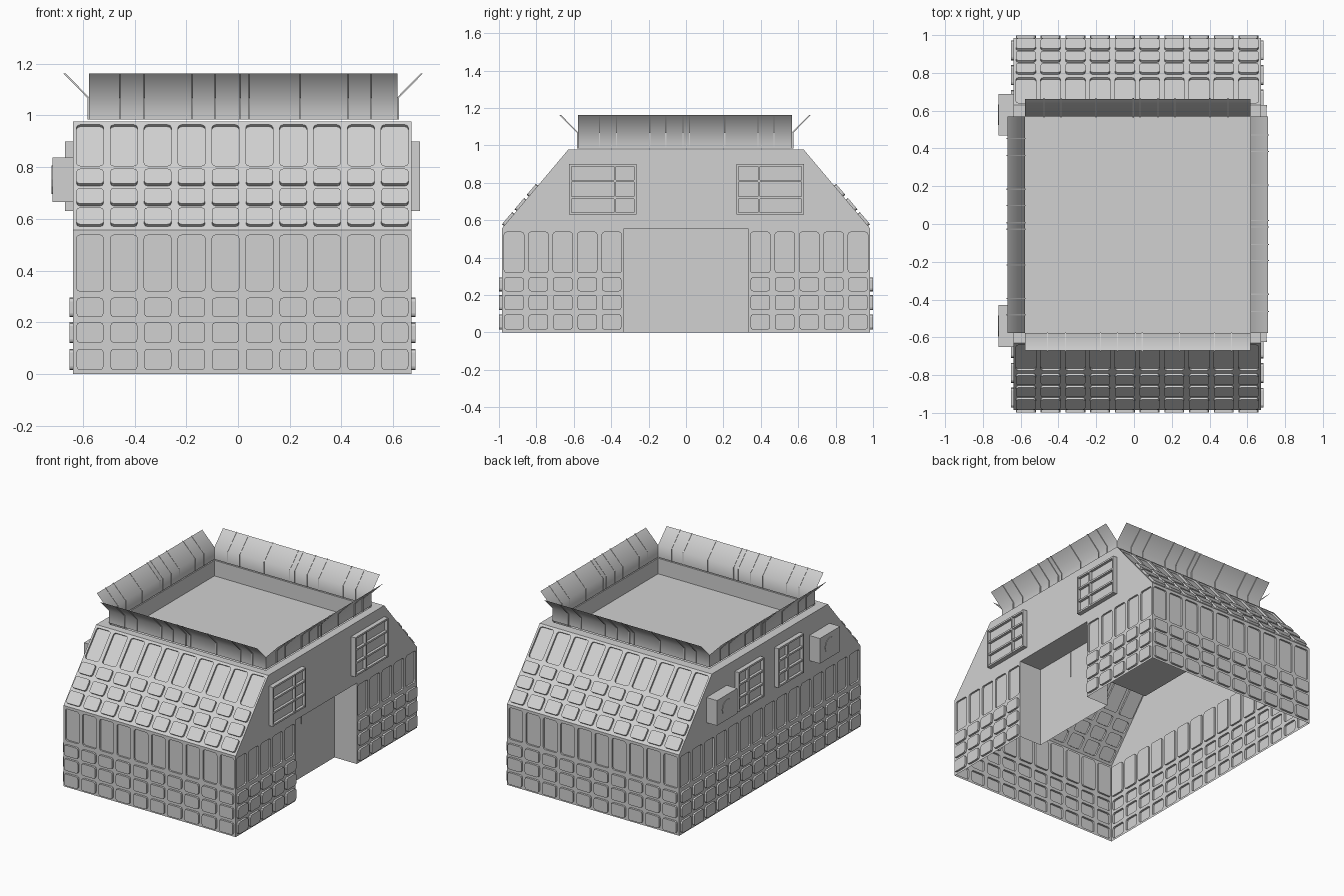
import bpy, bmesh, math
from mathutils import Vector as V

old = bpy.data.objects.get("Cube")
if old:
    bpy.data.objects.remove(old, do_unlink=True)

TONE = (0.64, 0.64, 0.64, 1)
grey = bpy.data.materials.new("concrete_grey")
grey.use_nodes = True
grey.diffuse_color = TONE
grey.node_tree.nodes["Principled BSDF"].inputs["Base Color"].default_value = TONE

XL, XR, YE, EAVE, ROOF, YR = -0.638, 0.672, 0.985, 0.556, 0.977, 0.63
DOOR, DEPTH = 0.332, 0.17
# Roof terrace: centre, half sizes and sunken floor height
CX, CY, HX, HY, FLOOR = 0.02, -0.005, 0.597, 0.573, 0.87


def finish(bm, name):
    mesh = bpy.data.meshes.new(name)
    bm.to_mesh(mesh)
    bm.free()
    mesh.materials.append(grey)
    ob = bpy.data.objects.new(name, mesh)
    bpy.context.collection.objects.link(ob)
    return ob


def face(bm, pts):
    return bm.faces.new([bm.verts.new(p) for p in pts])


def box(bm, lo, hi):
    for v in bmesh.ops.create_cube(bm, size=1)["verts"]:
        v.co = V([lo[i] if v.co[i] < 0 else hi[i] for i in range(3)])


def rounded(u0, u1, v0, v1, r=0.014):
    """Outline of a rectangle with rounded corners."""
    pts = []
    for k, (cu, cv) in enumerate([(u1 - r, v1 - r), (u0 + r, v1 - r), (u0 + r, v0 + r), (u1 - r, v0 + r)]):
        for j in range(3):
            a = math.pi / 2 * (k + j / 2)
            pts.append((cu + r * math.cos(a), cv + r * math.sin(a)))
    return pts


def cell(bm, org, u, v, outer, inner, out):
    """Wall cell whose rounded tile is pushed out (or in, if negative)."""
    n = u.cross(v)
    u0, u1, v0, v1 = outer
    corners = [bm.verts.new(org + u * a + v * b) for a, b in ((u1, v1), (u0, v1), (u0, v0), (u1, v0))]
    ring = [org + u * a + v * b for a, b in rounded(*inner)]
    base = [bm.verts.new(p) for p in ring]
    top = [bm.verts.new(p + n * out) for p in ring]
    for i in range(12):
        j, c = (i + 1) % 12, corners[i // 3]
        if i % 3 == 2:
            bm.faces.new((c, corners[(i // 3 + 1) % 4], base[j], base[i]))
        else:
            bm.faces.new((c, base[j], base[i]))
        bm.faces.new((base[i], base[j], top[j], top[i]))
    bm.faces.new(top)


def tiled_wall(name, org, u, v, length, height, cols, rows):
    """Wall skin of tiles: the tallest top row is sunk, the others stand proud."""
    bm = bmesh.new()
    pitch = length / cols
    splits = [0] + [(a[1] + b[0]) / 2 for a, b in zip(rows, rows[1:])] + [height]
    for c in range(cols):
        u0, u1 = c * pitch, (c + 1) * pitch
        for i, (v0, v1) in enumerate(rows):
            out = -0.012 if i == len(rows) - 1 else 0.014
            cell(bm, V(org), V(u), V(v), (u0, u1, splits[i], splits[i + 1]),
                 (u0 + 0.013, u1 - 0.013, v0, v1), out)
    bmesh.ops.remove_doubles(bm, verts=bm.verts, dist=0.0001)
    finish(bm, name)


# Upper gables, roof rim, sunken terrace and recessed entrance
bm = bmesh.new()
gable = [(-YE, EAVE), (-YR, ROOF), (YR, ROOF), (YE, EAVE)]
face(bm, [(XL, y, z) for y, z in gable])
face(bm, [(XR, y, z) for y, z in gable[::-1]])
XI = XR - DEPTH
notch = [(DOOR, 0), (DOOR, EAVE), (-DOOR, EAVE), (-DOOR, 0)]
for (ya, za), (yb, zb) in zip(notch, notch[1:]):
    face(bm, [(XR, ya, za), (XI, ya, za), (XI, yb, zb), (XR, yb, zb)])
face(bm, [(XI, y, z) for y, z in notch])
signs = [(-1, -1), (1, -1), (1, 1), (-1, 1)]
rim = [V((XL if a < 0 else XR, b * YR, ROOF)) for a, b in signs]
edge = [V((CX + a * HX, CY + b * HY, ROOF)) for a, b in signs]
floor = [V((p.x, p.y, FLOOR)) for p in edge]
for i in range(4):
    j = (i + 1) % 4
    face(bm, [rim[i], rim[j], edge[j], edge[i]])
    face(bm, [edge[i], edge[j], floor[j], floor[i]])
face(bm, floor)
bmesh.ops.remove_doubles(bm, verts=bm.verts, dist=0.0001)
finish(bm, "building_shell")

# Entrance joint
bm = bmesh.new()
box(bm, (XI, -0.033, 0.37), (XI + 0.005, -0.028, EAVE - 0.002))
finish(bm, "entrance_joint")

# Tiled walls and slopes
wall_rows = [(0.015, 0.097), (0.12, 0.2), (0.22, 0.295), (0.32, 0.537)]
rise = V((0, YE - YR, ROOF - EAVE))
k = rise.length / rise.z
slope_rows = [((a - EAVE) * k, (b - EAVE) * k) for a, b in
              [(0.57, 0.635), (0.65, 0.71), (0.727, 0.785), (0.805, 0.964)]]
up = (0, 0, 1)
W = XR - XL
for name, s, x0 in (("front", -1, XL), ("back", 1, XR)):
    tiled_wall(name + "_wall", (x0, s * YE, 0), (-s, 0, 0), up, W, EAVE, 10, wall_rows)
    lean = V((0, -s * rise.y, rise.z)).normalized()
    tiled_wall(name + "_slope", (x0, s * YE, EAVE), (-s, 0, 0), lean, W, rise.length, 10, slope_rows)
tiled_wall("blank_side_wall", (XL, YE, 0), (0, -1, 0), up, 2 * YE, EAVE, 15, wall_rows)
for name, y0 in (("front", -YE), ("back", DOOR)):
    tiled_wall(name + "_entrance_wall", (XR, y0, 0), (0, 1, 0), up, YE - DOOR, EAVE, 5, wall_rows)


# Barred windows
def window(name, x, s, y0, y1, mullion):
    z0, z1, b = 0.63, 0.9, 0.006
    bm = bmesh.new()

    def bar(ya, yb, za, zb, d):
        xs = sorted((x, x + s * d))
        box(bm, (xs[0], ya, za), (xs[1], yb, zb))
    bar(y0, y1, z0, z1, 0.012)
    for y in (y0 + b, mullion, y1 - b):
        bar(y - b, y + b, z0, z1, 0.032)
    for z in (z0 + b, 0.72, 0.81, z1 - b):
        bar(y0, y1, z - b, z + b, 0.03)
    finish(bm, name)


window("entrance_window_front", XR, 1, -0.625, -0.265, -0.38)
window("entrance_window_back", XR, 1, 0.27, 0.63, 0.39)
window("blank_side_window_front", XL, -1, -0.325, -0.05, -0.155)
window("blank_side_window_back", XL, -1, 0.105, 0.38, 0.275)

# Air conditioning boxes with a round fan cover
for name, y in (("front", -0.54), ("back", 0.578)):
    bm = bmesh.new()
    box(bm, (XL - 0.08, y - 0.11, 0.665), (XL, y + 0.11, 0.838))
    fan = bmesh.ops.create_cone(bm, cap_ends=True, segments=12, radius1=0.055, radius2=0.055, depth=0.01)
    for v in fan["verts"]:
        v.co = V((XL - 0.08 + v.co.z * 0.6, y + v.co.x, 0.752 + v.co.y))
    finish(bm, name + "_air_unit")

# Flared parapet sheets with thin ribs, one per roof edge
profile = [(0, 0.984), (0, 1.068), (0.093, 1.163)]
rib_spots = [-0.8, -0.64, -0.33, -0.18, -0.02, 0.04, 0.37, 0.68, 0.83]
for name, ang, reach, half in (("left", 0, HX, HY), ("back", 90, HY, HX),
                               ("right", 180, HX, HY), ("front", 270, HY, HX)):
    c, s = round(math.cos(math.radians(ang))), round(math.sin(math.radians(ang)))

    def place(t, d, z):
        r = reach + d
        return V((CX + c * r - s * t, CY + s * r + c * t, z))

    bm = bmesh.new()
    rows = [[bm.verts.new(place(t, d, z)) for t in (-half, half)] for d, z in profile]
    for lo, hi in zip(rows, rows[1:]):
        bm.faces.new((lo[0], lo[1], hi[1], hi[0])).smooth = True
    finish(bm, name + "_parapet_sheet")

    bm = bmesh.new()
    for spot in rib_spots:
        t = spot * half
        for (da, za), (db, zb) in zip(profile, profile[1:]):
            ends = [[bm.verts.new(place(t + w, d + e, z)) for w, e in
                     ((-0.003, -0.003), (0.003, -0.003), (0.003, 0.006), (-0.003, 0.006))]
                    for d, z in ((da, za), (db, zb))]
            for i in range(4):
                j = (i + 1) % 4
                bm.faces.new((ends[0][i], ends[0][j], ends[1][j], ends[1][i]))
    finish(bm, name + "_parapet_ribs")
